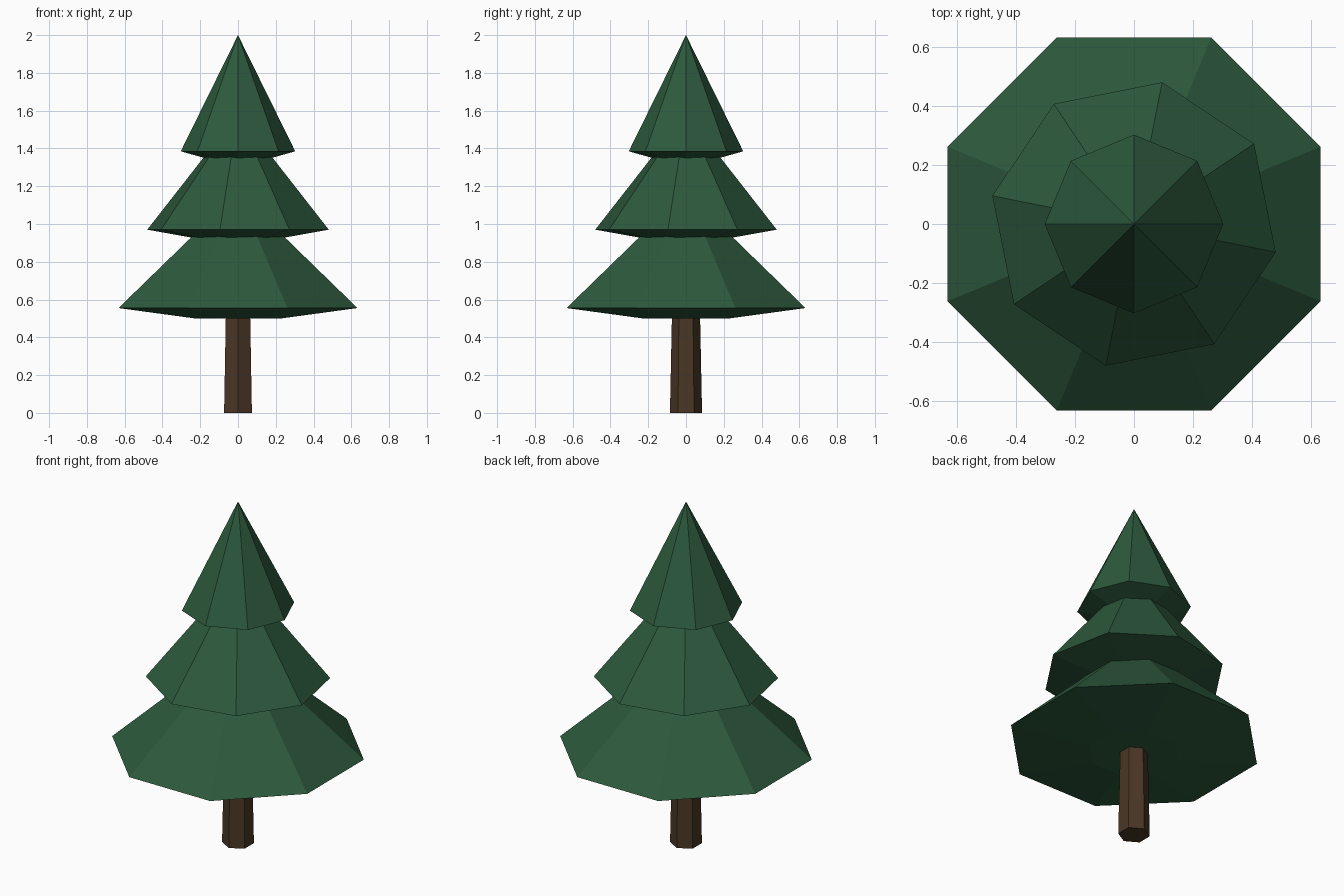
import bpy
import bmesh
from math import cos, sin, radians, tau

cube = bpy.data.objects.get("Cube")
if cube:
    bpy.data.objects.remove(cube, do_unlink=True)


def make_material(name, rgb):
    mat = bpy.data.materials.new(name)
    mat.use_nodes = True
    color = (*rgb, 1)
    mat.diffuse_color = color
    mat.node_tree.nodes["Principled BSDF"].inputs["Base Color"].default_value = color
    return mat


def lathe(name, profile, sides, turn, mat):
    """Faceted solid from (radius, height) rings; a zero radius makes a tip."""
    bm = bmesh.new()
    rings = []
    for r, z in profile:
        if r == 0:
            rings.append([bm.verts.new((0, 0, z))] * sides)
        else:
            angles = [radians(turn) + tau * i / sides for i in range(sides)]
            rings.append([bm.verts.new((r * cos(a), r * sin(a), z)) for a in angles])
    for low, high in zip(rings, rings[1:]):
        for i in range(sides):
            j = (i + 1) % sides
            corners = [low[i], low[j], high[j], high[i]]
            bm.faces.new(list(dict.fromkeys(corners)))
    # Close the open ends
    for (r, _), ring in ((profile[0], rings[0]), (profile[-1], rings[-1])):
        if r > 0:
            bm.faces.new(ring)
    bmesh.ops.recalc_face_normals(bm, faces=bm.faces)
    mesh = bpy.data.meshes.new(name)
    bm.to_mesh(mesh)
    bm.free()
    mesh.materials.append(mat)
    obj = bpy.data.objects.new(name, mesh)
    bpy.context.collection.objects.link(obj)
    return obj


needles = make_material("pine green", (0.0262, 0.1022, 0.0467))
bark = make_material("bark brown", (0.0685, 0.0382, 0.0185))

# Tapered six-sided trunk
lathe("trunk", [(0.085, 0), (0.074, 0.54)], 6, 30, bark)

# Three eight-sided foliage tiers: narrow base, wide rim, pointed tip
tiers = [
    ("lower_foliage", 0.685, 0.555, 22.5),
    ("middle_foliage", 0.49, 0.97, -11.25),
    ("upper_foliage", 0.303, 1.385, 0),
]
for name, radius, rim, turn in tiers:
    profile = [(radius * 0.36, rim - 0.055), (radius, rim), (0, rim + 0.615)]
    lathe(name, profile, 8, turn, needles)
